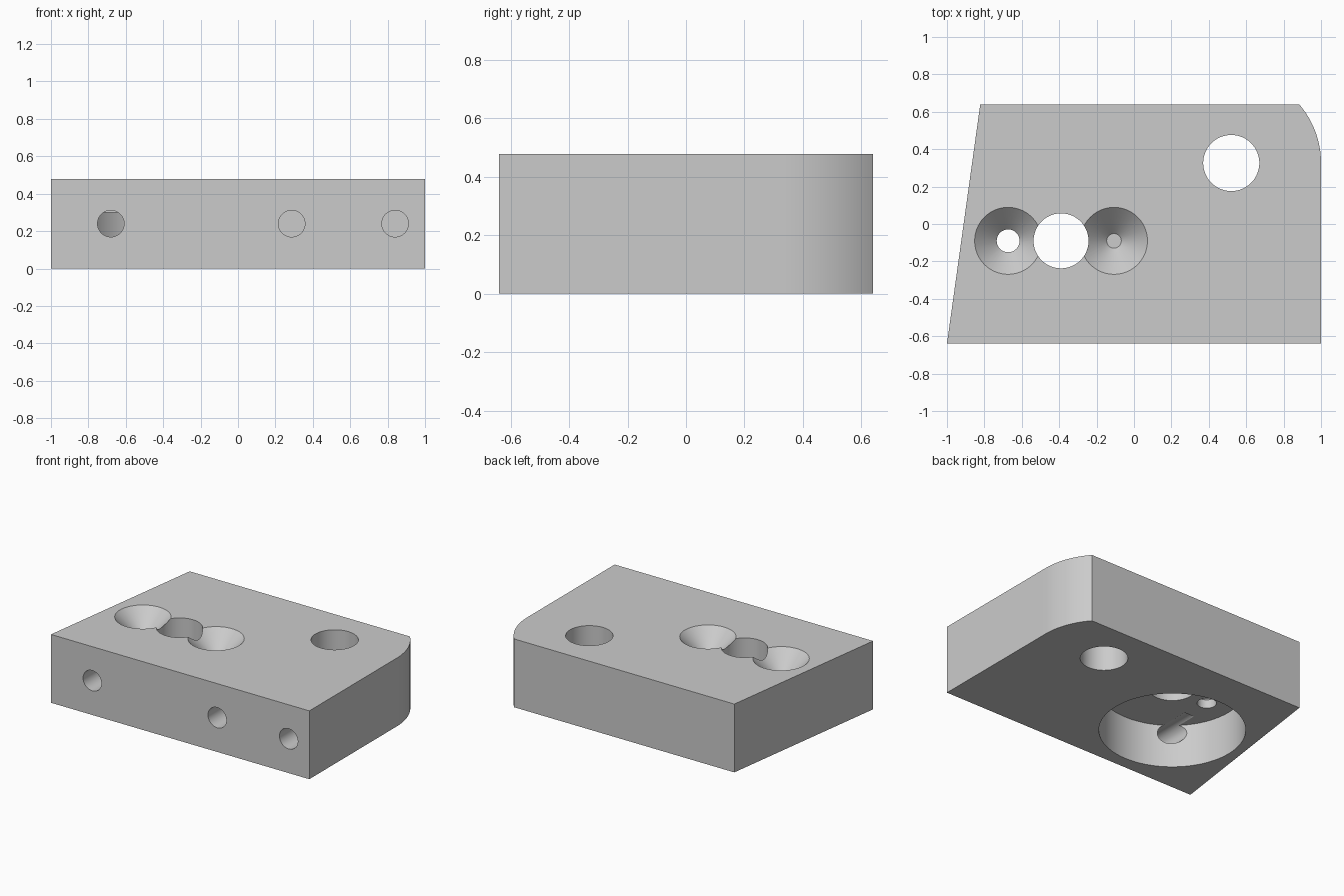
import bpy, bmesh, math
from mathutils import Matrix, Vector

if "Cube" in bpy.data.objects:
    bpy.data.objects.remove(bpy.data.objects["Cube"])

HEIGHT = 0.478
grey = bpy.data.materials.new("plain grey")
grey.diffuse_color = (0.6, 0.6, 0.6, 1)
grey.use_nodes = True
grey.node_tree.nodes["Principled BSDF"].inputs["Base Color"].default_value = grey.diffuse_color


def make_object(name, bm):
    bmesh.ops.recalc_face_normals(bm, faces=bm.faces)
    mesh = bpy.data.meshes.new(name)
    bm.to_mesh(mesh)
    bm.free()
    mesh.materials.append(grey)
    obj = bpy.data.objects.new(name, mesh)
    bpy.context.collection.objects.link(obj)
    return obj


def cutter(name, start, end, r1, r2=None, sides=96):
    """Closed round cutter running from start (radius r1) to end (radius r2)."""
    start, end = Vector(start), Vector(end)
    axis = end - start
    turn = axis.to_track_quat('Z', 'Y').to_matrix().to_4x4()
    bm = bmesh.new()
    bmesh.ops.create_cone(bm, cap_ends=True, segments=sides, radius1=r1,
                          radius2=r1 if r2 is None else r2, depth=axis.length,
                          matrix=Matrix.Translation((start + end) / 2) @ turn)
    obj = make_object(name, bm)
    obj.hide_render = True
    return obj


# Plate: slanted left side, back right corner rounded about the large hole
cx, cy, radius, back = 0.52, 0.326, 0.48, 0.64
last = math.asin((back - cy) / radius)
outline = [(-1, -back), (1, -back)]
outline += [(cx + radius * math.cos(last * i / 16), cy + radius * math.sin(last * i / 16))
            for i in range(17)]
outline.append((-0.822, back))
bm = bmesh.new()
base = bm.faces.new([bm.verts.new((x, y, 0)) for x, y in outline])
top = bmesh.ops.extrude_face_region(bm, geom=[base])["geom"]
bmesh.ops.translate(bm, vec=(0, 0, HEIGHT),
                    verts=[v for v in top if isinstance(v, bmesh.types.BMVert)])
plate = make_object("mounting_plate", bm)

# Underside pocket and the two large through holes
px, py = -0.39, -0.09
cutters = [
    cutter("pocket_cutter", (px, py, -0.2), (px, py, 0.30), 0.462),
    cutter("centre_hole_cutter", (px, py, -0.1), (px, py, 0.6), 0.147),
    cutter("corner_hole_cutter", (cx, cy, -0.1), (cx, cy, 0.6), 0.15),
]

# Countersunk screw holes either side of the centre hole
for side in (-1, 1):
    x = px + side * 0.283
    cutters.append(cutter("screw_hole_cutter", (x, py, -0.1), (x, py, 0.6), 0.061))
    cutters.append(cutter("countersink_cutter", (x, py, HEIGHT - 0.14),
                          (x, py, HEIGHT + 0.05), 0.039, 0.229))

# Blind holes in the front face
for x in (-0.68, 0.287, 0.84):
    cutters.append(cutter("front_hole_cutter", (x, -0.8, 0.24), (x, -0.27, 0.24), 0.071))

# Cut everything out of the plate
bpy.context.view_layer.objects.active = plate
plate.select_set(True)
for tool in cutters:
    mod = plate.modifiers.new(tool.name, 'BOOLEAN')
    mod.operation = 'DIFFERENCE'
    mod.solver = 'EXACT'
    mod.object = tool
    bpy.ops.object.modifier_apply(modifier=mod.name)
    bpy.data.objects.remove(tool)

bpy.ops.object.shade_smooth_by_angle(angle=math.radians(25))
